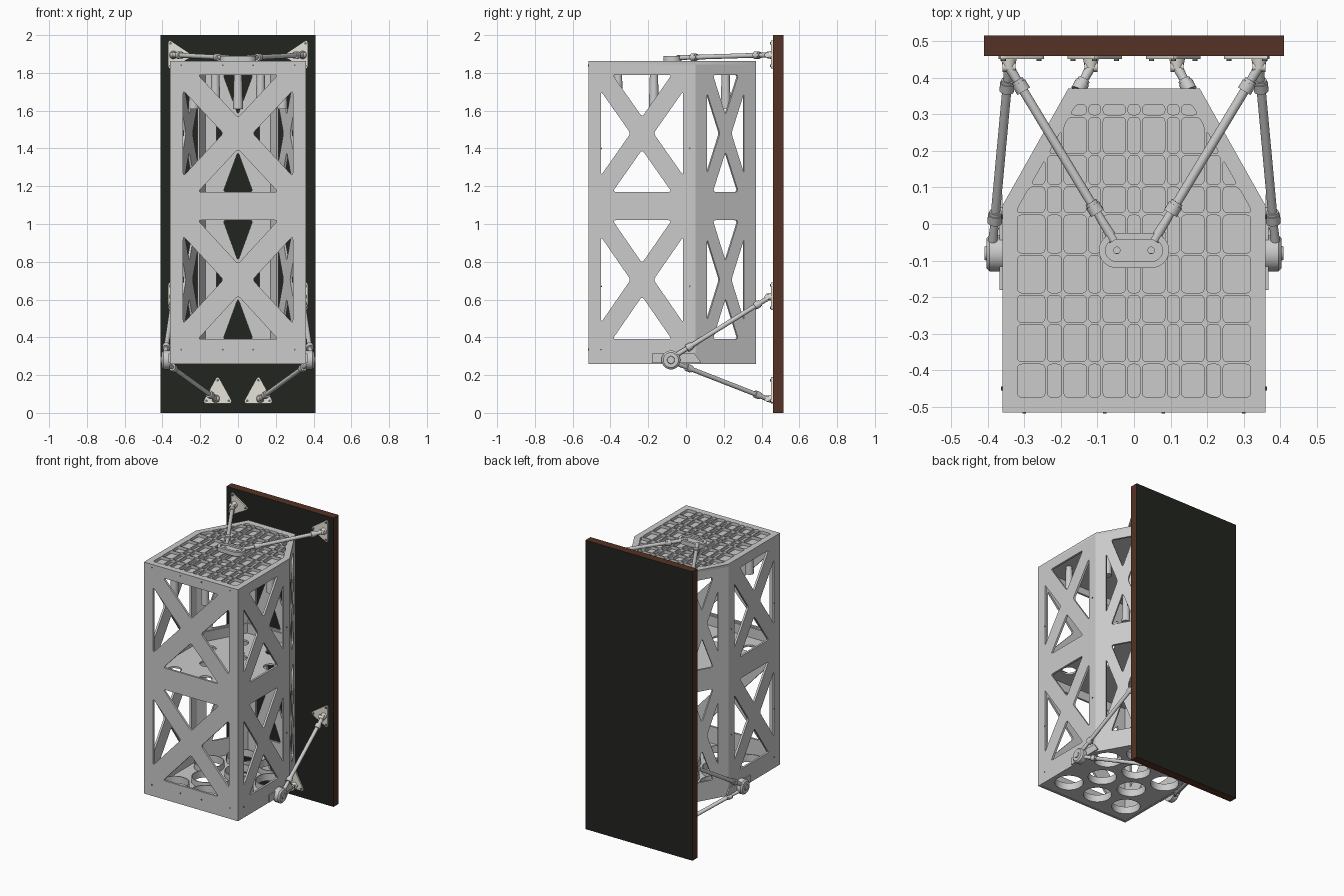
import bpy, bmesh, math
from mathutils import Vector, Matrix

if "Cube" in bpy.data.objects:
    bpy.data.objects.remove(bpy.data.objects["Cube"])


def material(name, rgb):
    m = bpy.data.materials.new(name)
    m.diffuse_color = (*rgb, 1)
    m.use_nodes = True
    m.node_tree.nodes["Principled BSDF"].inputs["Base Color"].default_value = m.diffuse_color
    return m


CREAM = material("cream_paint", (0.78, 0.76, 0.68))
DARK = material("dark_face", (0.016, 0.018, 0.014))
BROWN = material("brown_edge", (0.09, 0.032, 0.018))
STEEL = material("bolt_steel", (0.15, 0.15, 0.15))


def add(name, mesh, mat=None):
    mesh.shade_smooth()
    mesh.set_sharp_from_angle(angle=math.radians(35))
    ob = bpy.data.objects.new(name, mesh)
    bpy.context.collection.objects.link(ob)
    if mat:
        mesh.materials.clear()
        mesh.materials.append(mat)
    return ob


def rounded(pts, r, n=4):
    out, k = [], len(pts)
    for i in range(k):
        p, a, b = Vector(pts[i]), Vector(pts[i - 1]), Vector(pts[(i + 1) % k])
        s = p + (a - p).normalized() * min(r, (a - p).length * .45)
        e = p + (b - p).normalized() * min(r, (b - p).length * .45)
        for j in range(n + 1):
            t = j / n
            out.append(s * (1 - t) ** 2 + p * 2 * t * (1 - t) + e * t * t)
    return out


def circle(x, y, r, n=32):
    return [(x + r * math.cos(2 * math.pi * i / n), y + r * math.sin(2 * math.pi * i / n)) for i in range(n)]


def stadium(cx, cy, hx, r, n=16):
    pts = []
    for side in (1, -1):
        for i in range(n + 1):
            a = math.pi * i / n - side * math.pi / 2
            pts.append((cx + side * hx + r * math.cos(a) * 1, cy + r * math.sin(a)))
    return pts


def plate(name, outer, holes, thick, mat4, mat=None):
    """Flat sheet with holes, extruded from local z=0 to z=thick."""
    cu = bpy.data.curves.new(name, 'CURVE')
    cu.dimensions, cu.fill_mode, cu.extrude = '2D', 'BOTH', thick / 2
    for loop in [outer] + holes:
        s = cu.splines.new('POLY')
        s.points.add(len(loop) - 1)
        for pt, c in zip(s.points, loop):
            pt.co = (c[0], c[1], 0, 1)
        s.use_cyclic_u = True
    tmp = bpy.data.objects.new(name + "_tmp", cu)
    bpy.context.collection.objects.link(tmp)
    dg = bpy.context.evaluated_depsgraph_get()
    me = bpy.data.meshes.new_from_object(tmp.evaluated_get(dg))
    bpy.data.objects.remove(tmp)
    me.transform(mat4 @ Matrix.Translation((0, 0, thick / 2)))
    return add(name, me, mat)


def rods(name, segs, mat=None, n=20):
    """Cylinders or cones: (start, end, r_start, r_end)."""
    bm = bmesh.new()
    for a, b, r1, r2 in segs:
        a, b = Vector(a), Vector(b)
        d = b - a
        m = Matrix.Translation((a + b) / 2) @ d.to_track_quat('Z', 'Y').to_matrix().to_4x4()
        bmesh.ops.create_cone(bm, cap_ends=True, segments=n, radius1=r1, radius2=r2, depth=d.length, matrix=m)
    me = bpy.data.meshes.new(name)
    bm.to_mesh(me)
    bm.free()
    return add(name, me, mat)


def level(z):
    return Matrix.Translation((0, 0, z))


# Backing panel: dark faces, brown edges
bm = bmesh.new()
bmesh.ops.create_cube(bm, size=1, matrix=Matrix.Translation((0, .4875, 1)) @ Matrix.Diagonal((.82, .055, 2, 1)))
for f in bm.faces:
    f.material_index = 0 if abs(f.normal.y) > .5 else 1
me = bpy.data.meshes.new("backing_panel")
bm.to_mesh(me)
bm.free()
add("backing_panel", me)
me.materials.append(DARK)
me.materials.append(BROWN)

# Cage walls with crossed windows
BODY = [(-.36, -.515), (.36, -.515), (.36, .05), (.18, .37), (-.18, .37), (-.36, .05)]


def cross_windows(uc, w, v0, v1, hw):
    h, vc = v1 - v0, (v0 + v1) / 2
    diag = math.hypot(w, h)
    du, dv, u0, u1 = hw * diag / h, hw * diag / w, uc - w / 2, uc + w / 2
    tris = [[(u0 + du, v1), (u1 - du, v1), (uc, vc + dv)], [(u0 + du, v0), (u1 - du, v0), (uc, vc - dv)],
            [(u0, v0 + dv), (u0, v1 - dv), (uc - du, vc)], [(u1, v0 + dv), (u1, v1 - dv), (uc + du, vc)]]
    return [rounded(t, .018) for t in tris]


names = ["front_wall", "right_wall", "right_angled_wall", "back_wall", "left_angled_wall", "left_wall"]
wide = [(.58, .057), (.435, .05), (.225, .033), (.23, .034), (.225, .033), (.435, .05)]
for i, nm in enumerate(names):
    a, b = Vector((*BODY[i], 0)), Vector((*BODY[(i + 1) % 6], 0))
    x, L = (b - a).normalized(), (b - a).length
    z = x.cross(Vector((0, 0, 1)))
    m = Matrix((x, (0, 0, 1), z)).transposed().to_4x4()
    w, hw = wide[i]
    holes = cross_windows(L / 2, w, .39, 1.02, hw) + cross_windows(L / 2, w, 1.17, 1.79, hw)
    plate(nm, [(0, .26), (L, .26), (L, 1.845), (0, 1.845)], holes, .014, Matrix.Translation(a - z * .014) @ m)

# Floor and middle shelf share one staggered hole layout
SPOTS = [(x, y) for y in (-.36, .02) for x in (-.235, 0, .235)] + [(x, y) for y in (-.17, .21) for x in (-.12, .12)]


def inset(s):
    return [(x * (1 - s), (y + .07) * (1 - s) - .07) for x, y in BODY]


plate("floor", inset(.02), [circle(x, y, .09) for x, y in SPOTS], .012, level(.262))
plate("middle_shelf", inset(.02), [circle(x, y, .045) for x, y in SPOTS], .012, level(1.08))
plate("shelf_rim", inset(.03), [inset(.055)], .07, level(1.09))
for i, (x, y) in enumerate(SPOTS):
    plate(f"floor_ring_{i}", circle(x, y, .096), [circle(x, y, .09)], .05, level(.262))
rods("hanging_pegs", [((x, y, 1.61), (x, y, 1.838), .027, .02) for x, y in SPOTS])


# Pocketed top cover: cells clipped by the angled corners
def clip(poly, sx):
    n, lim, out = Vector((.872 * sx, .49)), .2985, []
    for i, p in enumerate(poly):
        q = poly[(i + 1) % len(poly)]
        dp, dq = n.dot(p) - lim, n.dot(q) - lim
        if dp <= 0:
            out.append(p)
        if dp * dq < 0:
            out.append(p.lerp(q, dp / (dp - dq)))
    return out


half = [.02, .088, .127, .195, .24, .322]
xs = [-v for v in reversed(half)] + half
ys = [-.477, -.38, -.272, -.192, -.083, .028, .105, .19, .295, .33]
cells, g = [], .0035
for x0, x1 in zip(xs, xs[1:]):
    for y0, y1 in zip(ys, ys[1:]):
        c = [Vector(p) for p in ((x0 + g, y0 + g), (x1 - g, y0 + g), (x1 - g, y1 - g), (x0 + g, y1 - g))]
        c = clip(clip(c, 1), -1)
        if len(c) > 2:
            area = abs(sum(c[i - 1].cross(c[i]) for i in range(len(c)))) / 2
            if area > .0002:
                cells.append(rounded(c, .012, 3))
plate("top_grid", BODY, cells, .02, level(1.842))
plate("top_sheet", inset(.02), [], .006, level(1.836))

# Top anchor lug
plate("top_lug_base", stadium(0, -.072, .048, .048), [circle(s * .047, -.072, .009, 16) for s in (-1, 1)], .016, level(1.862))
plate("top_lug_lip", stadium(0, -.072, .048, .048), [stadium(0, -.072, .048, .03)], .012, level(1.878))


# Struts: rod, collars and tapered ends
def strut(name, a, b):
    a, b = Vector(a), Vector(b)
    d = (b - a).normalized()
    seg = [(a, a + d * .09, .014, .011), (a + d * .09, b - d * .07, .0125, .0125), (b - d * .07, b, .011, .014)]
    for p in (a + d * .1, b - d * .065):
        seg.append((p - d * .013, p + d * .013, .02, .02))
        seg.append((p + d * .013, p + d * .022, .017, .017))
    rods(name, seg)


FACE = Matrix(((1, 0, 0, 0), (0, 0, -1, .461), (0, 1, 0, 0), (0, 0, 0, 1)))


# Wall brackets with bolts and pivots
def bracket(name, tri, pivot):
    plate(name, rounded(tri, .025), [], .01, FACE, CREAM)
    c = sum((Vector(p) for p in tri), Vector((0, 0))) / 3
    bolts = [Vector(p).lerp(c, .28) for p in tri]
    rods(name + "_bolts", [((p.x, .455, p.y), (p.x, .446, p.y), .007, .007) for p in bolts], STEEL, 12)
    px, pz = pivot
    rods(name + "_pivot", [((px, .455, pz), (px, .425, pz), .022, .016),
                           ((px - .018, .43, pz), (px + .018, .43, pz), .014, .014)], CREAM)


for s, side in ((1, "right"), (-1, "left")):
    for nm, z in (("upper", 1.895), ("middle", .615)):
        bracket(f"{side}_{nm}_bracket", [(s * .37, z + .085), (s * .37, z - .08), (s * .235, z - .005)], (s * .342, z))
    bracket(f"{side}_lower_bracket", [(s * .025, .05), (s * .19, .05), (s * .108, .2)], (s * .118, .075))
    strut(f"{side}_top_strut", (s * .055, -.045, 1.88), (s * .342, .43, 1.895))
    strut(f"{side}_upper_strut", (s * .388, -.07, .295), (s * .342, .43, .605))
    strut(f"{side}_lower_strut", (s * .388, -.07, .27), (s * .118, .43, .075))
    # Side anchor: mounting pad and round eye
    xp = s * .36
    turn = Matrix(((0, 0, s, xp), (1, 0, 0, 0), (0, 1, 0, 0), (0, 0, 0, 1)))
    plate(f"{side}_anchor_pad", [(-.18, .265), (.08, .265), (.045, .315), (-.18, .315)], [], .008, turn)
    rods(f"{side}_anchor_eye", [((xp, -.08, .28), (s * .395, -.08, .28), .05, .05),
                                ((s * .395, -.08, .28), (s * .404, -.08, .28), .05, .04),
                                ((s * .4, -.08, .28), (s * .409, -.08, .28), .022, .018)], n=32)

# Small rivets along the wall edges
riv = [((x, -.513, z), (x, -.518, z), .005, .005) for x in (-.3, -.08, .08, .3) for z in (.335, 1.84)]
riv += [((s * .358, y, z), (s * .363, y, z), .005, .005) for s in (-1, 1) for y in (-.45, .02) for z in (.335, .67, 1.4)]
rods("wall_rivets", riv, STEEL, 8)
